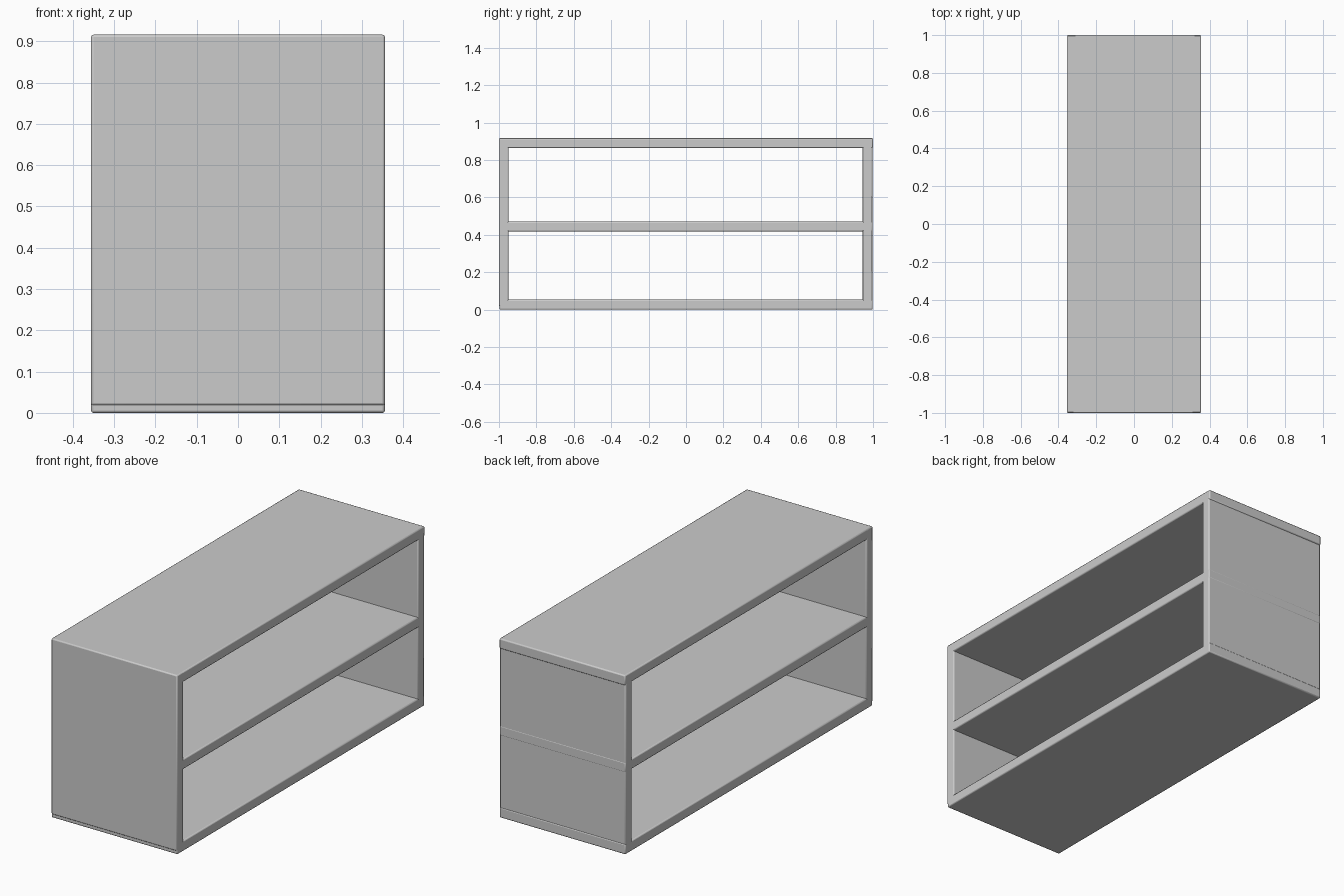
import bpy

if "Cube" in bpy.data.objects:
    bpy.data.objects.remove(bpy.data.objects["Cube"])

HALF_X = 0.356   # half depth of every board


def board(name, y0, y1, z0, z1, half_x=HALF_X):
    """Flat board with a small chamfer on all edges."""
    bpy.ops.mesh.primitive_cube_add(size=1, location=(0, (y0 + y1) / 2, (z0 + z1) / 2))
    ob = bpy.context.object
    ob.name = name
    ob.scale = (2 * half_x, y1 - y0, z1 - z0)
    bpy.ops.object.transform_apply(location=False, rotation=False, scale=True)
    bevel = ob.modifiers.new("Edge chamfer", "BEVEL")
    bevel.width = 0.006
    bevel.segments = 2
    bpy.ops.object.shade_smooth_by_angle()
    return ob


# Horizontal boards
board("bottom_board", -0.997, 0.998, 0.0, 0.053)
board("middle_shelf", -0.99, 0.997, 0.418, 0.47)
board("top_board", -0.995, 1.0, 0.864, 0.916)

# End panels: the front one stops just above the floor
board("front_end_panel", -1.0, -0.949, 0.018, 0.916)
board("back_end_panel", 0.945, 0.996, 0.005, 0.912)
